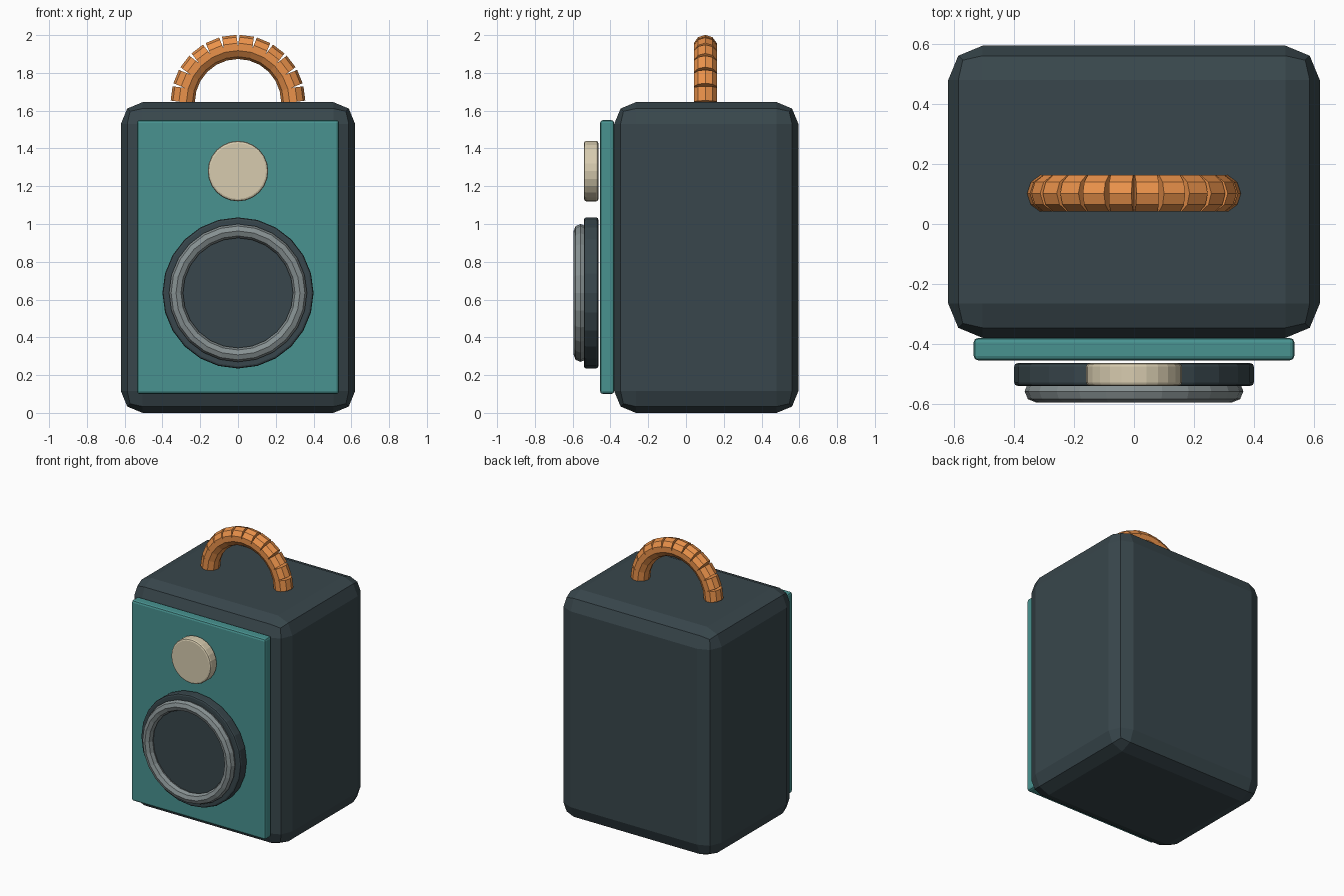
import bpy, math
from mathutils import Vector, Matrix

if "Cube" in bpy.data.objects:
    bpy.data.objects.remove(bpy.data.objects["Cube"])


def material(name, rgb):
    m = bpy.data.materials.new(name)
    m.diffuse_color = (*rgb, 1)
    m.use_nodes = True
    m.node_tree.nodes["Principled BSDF"].inputs["Base Color"].default_value = m.diffuse_color
    return m


DARK = material("dark_slate", (0.04, 0.062, 0.072))
TEAL = material("teal", (0.065, 0.29, 0.28))
CREAM = material("cream", (0.68, 0.60, 0.43))
ORANGE = material("orange", (0.83, 0.29, 0.07))
STEEL = material("steel", (0.24, 0.28, 0.285))


def finish(name, mat, bevel=0, segments=2):
    ob = bpy.context.object
    ob.name = name
    ob.data.materials.append(mat)
    if bevel:
        mod = ob.modifiers.new("bevel", 'BEVEL')
        mod.width, mod.segments = bevel, segments
        mod.limit_method = 'ANGLE'
        mod.angle_limit = math.radians(40)
    return ob


def box(name, lo, hi, mat, bevel):
    lo, hi = Vector(lo), Vector(hi)
    bpy.ops.mesh.primitive_cube_add(size=1, location=(lo + hi) / 2)
    bpy.context.object.data.transform(Matrix.Diagonal((*(hi - lo), 1)))
    return finish(name, mat, bevel)


def disc(name, z, radius, y0, y1, mat):
    bpy.ops.mesh.primitive_cylinder_add(
        vertices=24, radius=radius, depth=y1 - y0,
        location=(0, (y0 + y1) / 2, z), rotation=(math.pi / 2, 0, 0))
    return finish(name, mat, 0.012)


# cabinet and front panel
box("cabinet", (-0.62, -0.38, 0), (0.62, 0.595, 1.645), DARK, 0.115)
box("front_panel", (-0.535, -0.455, 0.10), (0.535, -0.38, 1.55), TEAL, 0.015)

# speaker drivers
disc("tweeter", 1.28, 0.16, -0.54, -0.464, CREAM)
disc("woofer", 0.635, 0.40, -0.54, -0.464, DARK)
bpy.ops.mesh.primitive_torus_add(
    major_radius=0.328, minor_radius=0.037, major_segments=24, minor_segments=8,
    location=(0, -0.558, 0.635), rotation=(math.pi / 2, 0, 0))
finish("woofer_ring", STEEL)

# arched handle made of straight links
R, N = 0.293, 12
points = [Vector((R * math.cos(math.pi * i / N), 0.102,
                  1.645 + R * math.sin(math.pi * i / N))) for i in range(N + 1)]
for i, (a, b) in enumerate(zip(points, points[1:])):
    angle = math.atan2(b.x - a.x, b.z - a.z)
    bpy.ops.mesh.primitive_cylinder_add(
        vertices=10, radius=0.064, depth=(b - a).length,
        location=(a + b) / 2, rotation=(0, angle, 0))
    ob = finish(f"handle_link_{i + 1}", ORANGE)
    # turn a corner of the cross-section to the outside of the arch
    ob.data.transform(Matrix.Rotation(math.pi / 2, 4, 'Z'))
